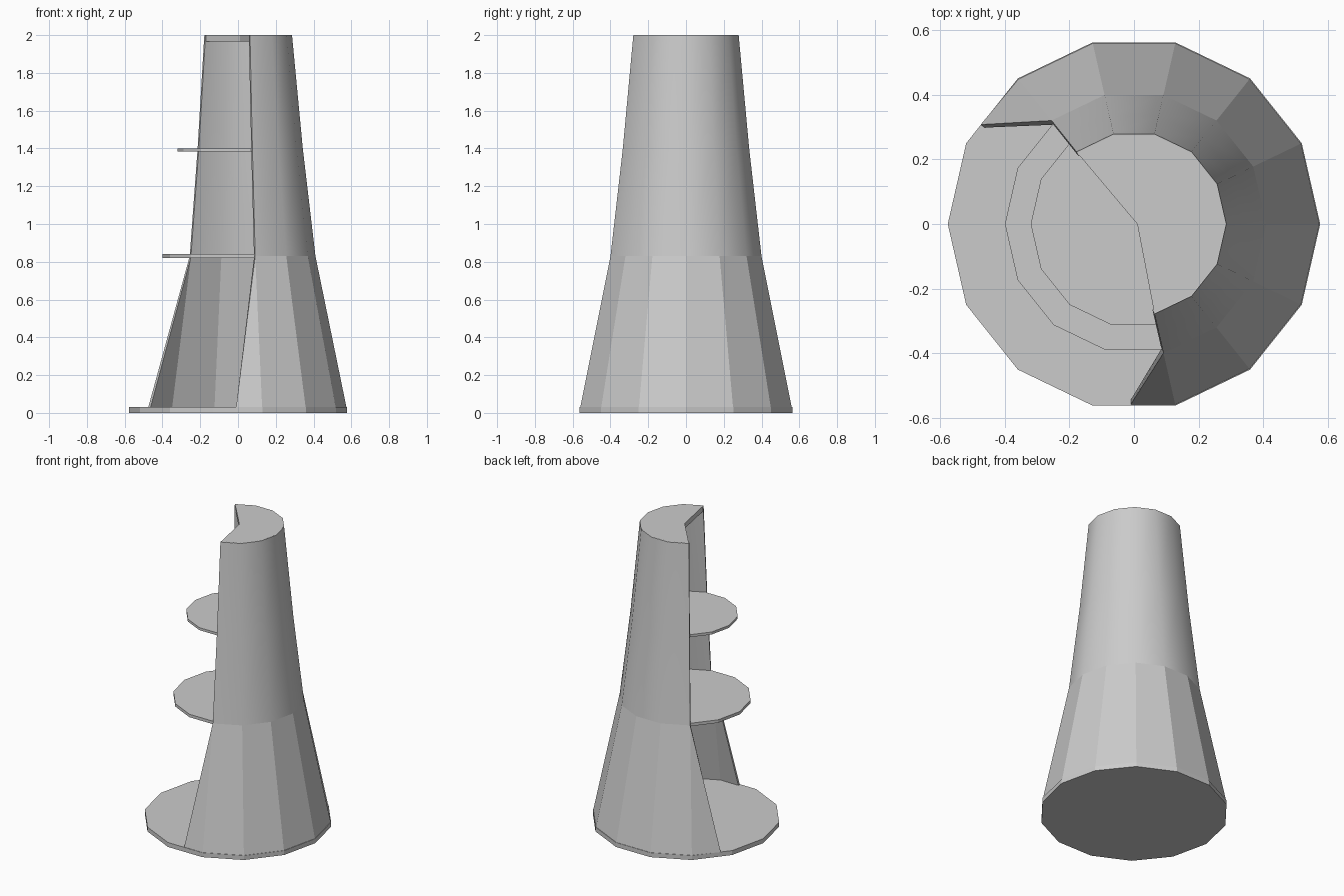
import bpy
from math import cos, sin, pi, radians

if "Cube" in bpy.data.objects:
    bpy.data.objects.remove(bpy.data.objects["Cube"])

SIDES = 14
FIRST, LAST = -3, 5      # corners where the wall stops on each side of the opening


def corner(k, r, z):
    a = 2 * pi * k / SIDES
    return (r * cos(a), r * sin(a), z)


def make(name, verts, faces):
    mesh = bpy.data.meshes.new(name)
    mesh.from_pydata(verts, [], faces)
    mesh.update()
    ob = bpy.data.objects.new(name, mesh)
    bpy.context.collection.objects.link(ob)
    return ob


def slab(name, outline, z0, z1):
    """Flat plate with vertical sides from a counter-clockwise outline."""
    n = len(outline)
    verts = [(p[0], p[1], z) for z in (z0, z1) for p in outline]
    faces = [tuple(reversed(range(n))), tuple(range(n, 2 * n))]
    faces += [(i, (i + 1) % n, (i + 1) % n + n, i + n) for i in range(n)]
    return make(name, verts, faces)


def wall(name, rings, smooth, extra=None):
    """Open faceted wall through (radius, z) rings, thickened inwards."""
    ks = range(FIRST, LAST + 1)
    n = len(ks)
    verts = [corner(k, r, z) for r, z in rings for k in ks]
    faces = [(j * n + i, j * n + i + 1, (j + 1) * n + i + 1, (j + 1) * n + i)
             for j in range(len(rings) - 1) for i in range(n - 1)]
    if extra:            # sloping triangles at both ends of the lowest ring
        verts += extra
        m = len(rings) * n
        faces += [(m, 0, n), (n - 1, m + 1, 2 * n - 1)]
    ob = make(name, verts, faces)
    mod = ob.modifiers.new("thickness", 'SOLIDIFY')
    mod.thickness = 0.015
    mod.offset = -1
    bpy.ops.object.select_all(action='DESELECT')
    ob.select_set(True)
    bpy.context.view_layer.objects.active = ob
    bpy.ops.object.modifier_apply(modifier=mod.name)
    if smooth:
        bpy.ops.object.shade_smooth_by_angle(angle=radians(30))
    return ob


# Round floors
for name, r, z0, z1 in (("base_floor", 0.577, 0, 0.03),
                        ("middle_floor", 0.40, 0.82, 0.84),
                        ("upper_floor", 0.32, 1.383, 1.4)):
    slab(name, [corner(k, r, 0) for k in range(SIDES)], z0, z1)

# Roof with the open sector left out
slab("roof", [(0.01, 0)] + [corner(k, 0.282, 0) for k in range(FIRST, LAST + 1)], 1.965, 2.0)

# Lower flared wall, flat facets
wall("lower_wall", [(0.574, 0.03), (0.41, 0.83)], False,
     [(-0.01, -0.559, 0.03), (-0.475, 0.308, 0.03)])

# Upper tapered wall, smooth
wall("upper_wall", [(0.41, 0.83), (0.343, 1.4), (0.286, 2.0)], True)
